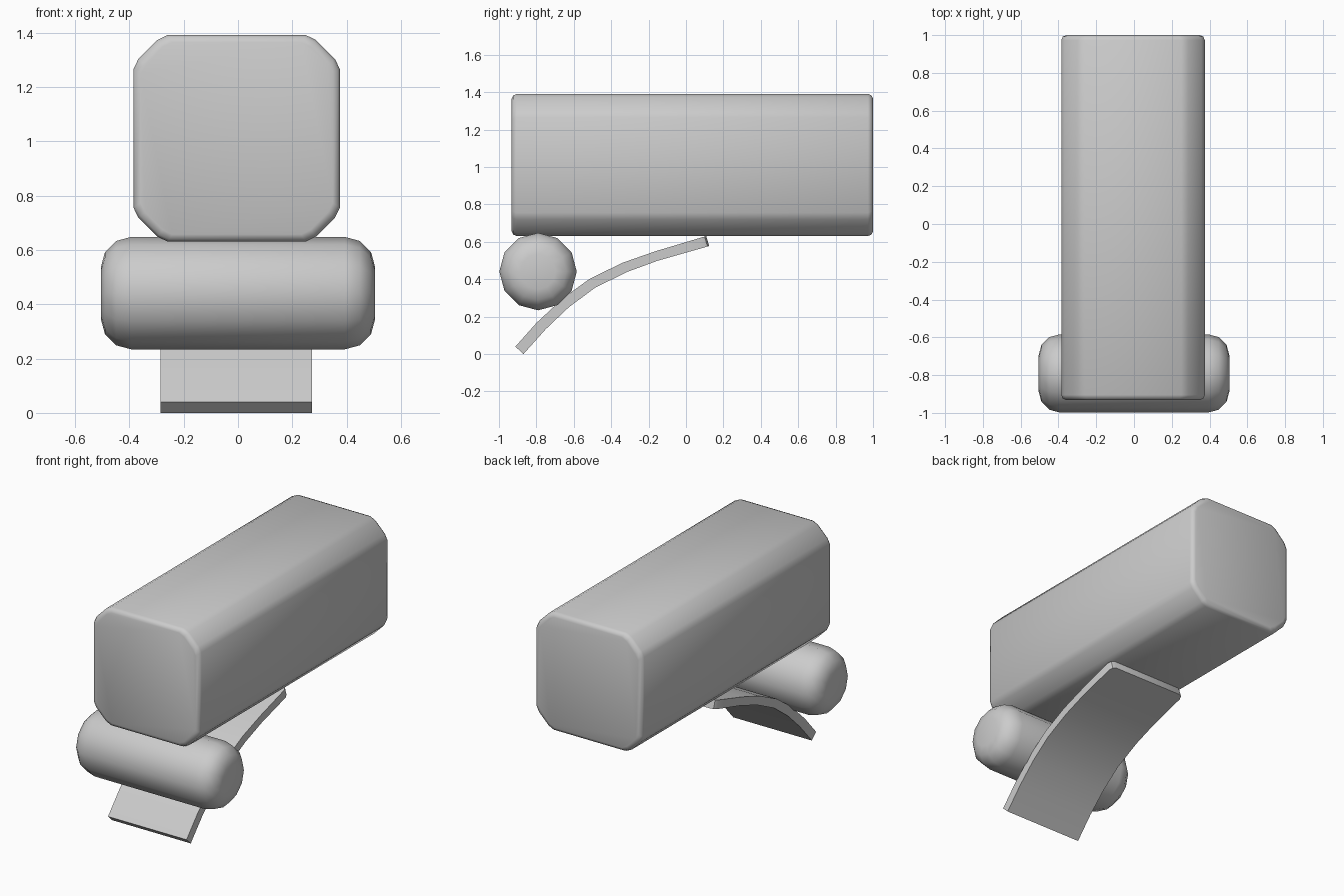
import bpy, bmesh, math

if "Cube" in bpy.data.objects:
    bpy.data.objects.remove(bpy.data.objects["Cube"])


def loft(name, rings, angle):
    """Bridge equal-length rings of points, cap both ends, shade smooth."""
    bm = bmesh.new()
    loops = [[bm.verts.new(p) for p in ring] for ring in rings]
    n = len(loops[0])
    for a, b in zip(loops, loops[1:]):
        for i in range(n):
            j = (i + 1) % n
            bm.faces.new((a[i], a[j], b[j], b[i]))
    bm.faces.new(loops[0])
    bm.faces.new(loops[-1])
    bmesh.ops.recalc_face_normals(bm, faces=bm.faces)
    mesh = bpy.data.meshes.new(name)
    bm.to_mesh(mesh)
    bm.free()
    ob = bpy.data.objects.new(name, mesh)
    bpy.context.collection.objects.link(ob)
    bpy.ops.object.select_all(action='DESELECT')
    ob.select_set(True)
    bpy.context.view_layer.objects.active = ob
    bpy.ops.object.shade_smooth_by_angle(angle=math.radians(angle))
    return ob


# long body: chamfered square section with softly bevelled ends
H = 0.38
corner = [(H, H - .125), (H - .018, H - .088), (H - .088, H - .018), (H - .125, H)]
section = []
for k in range(4):
    c, s = round(math.cos(k * math.pi / 2)), round(math.sin(k * math.pi / 2))
    section += [(c * u - s * v, s * u + c * v) for u, v in corner]
stations = [(-.932, .026), (-.924, .008), (-.905, 0), (.973, 0), (.992, .008), (1, .026)]
loft("body", [[(-.005 + u * (1 - d / H), y, 1.011 + v * (1 - d / H)) for u, v in section]
              for y, d in stations], 60)

# cross roller: twelve sides with rounded ends
R, L, B = 0.207, 0.505, 0.112
arc = [math.radians(a) for a in (0, 30, 60, 90)]
half = [(L - B + B * math.sin(a), R - B + B * math.cos(a)) for a in arc]
profile = [(-x, r) for x, r in reversed(half)] + half
loft("roller", [[(x, -.791 + r * math.cos(i * math.pi / 6), .441 + r * math.sin(i * math.pi / 6))
                 for i in range(12)] for x, r in profile], 60)

# curved plate: side profile swept across x
upper = [(-.912, .04), (-.80, .166), (-.66, .297), (-.516, .402),
         (-.34, .488), (-.163, .55), (.108, .631)]
lower = [(-.869, 0), (-.75, .133), (-.628, .249), (-.489, .353),
         (-.318, .438), (-.152, .499), (.124, .578)]
cx, w = -.006, .279
sections = []
for i, ((uy, uz), (ly, lz)) in enumerate(zip(upper, lower)):
    # pull back the last station and add rounded tip corners
    steps = [(0, 0)] if i < 6 else [(-.03, 0), (-.009, .009), (0, .03)]
    for dy, inset in steps:
        a, dz = w - inset, dy * .3
        sections.append([(cx - a, uy + dy, uz + dz), (cx + a, uy + dy, uz + dz),
                         (cx + a, ly + dy, lz + dz), (cx - a, ly + dy, lz + dz)])
loft("curved_plate", sections, 30)
